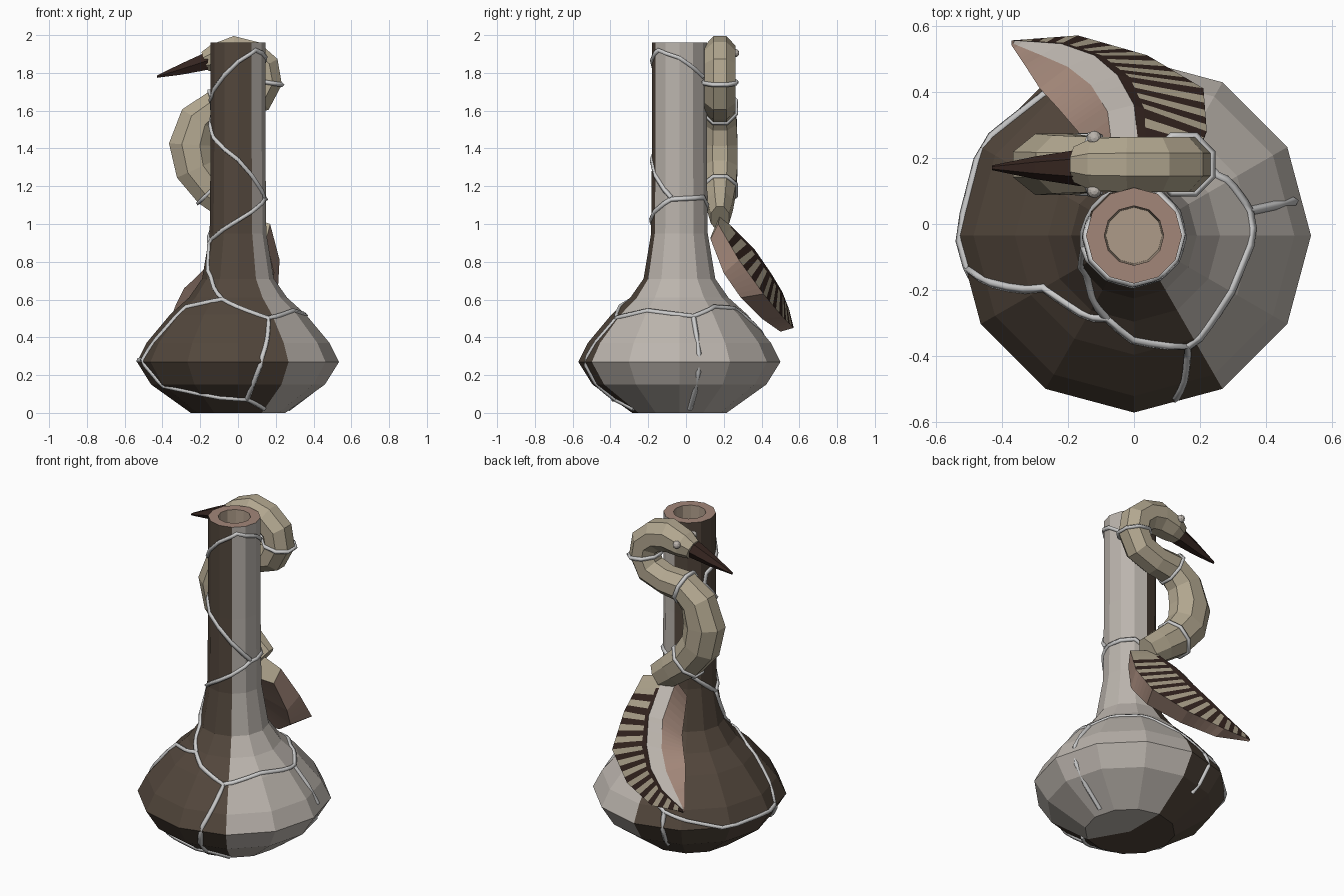
import bpy, bmesh
from math import sin, cos, pi, radians
from mathutils import Vector

if "Cube" in bpy.data.objects:
    bpy.data.objects.remove(bpy.data.objects["Cube"])

def mat(name, r, g, b):
    m = bpy.data.materials.new(name)
    m.diffuse_color = (r, g, b, 1)
    m.use_nodes = True
    m.node_tree.nodes["Principled BSDF"].inputs["Base Color"].default_value = m.diffuse_color
    return m

DARK = mat("dark_brown", .085, .062, .045)
GREY = mat("warm_grey", .50, .46, .42)
LEAD = mat("lead", .55, .56, .58)
ROSE = mat("rose_clay", .36, .24, .19)
TAN = mat("tan", .42, .33, .25)
CREAM = mat("cream", .45, .39, .28)
BLACK = mat("dark_feather", .035, .018, .014)

def make(name, verts, faces, mats, idx=None):
    me = bpy.data.meshes.new(name)
    me.from_pydata(verts, [], faces)
    for m in mats:
        me.materials.append(m)
    if idx:
        for p, i in zip(me.polygons, idx):
            p.material_index = i
    bm = bmesh.new()
    bm.from_mesh(me)
    bmesh.ops.recalc_face_normals(bm, faces=bm.faces)
    bm.to_mesh(me)
    bm.free()
    ob = bpy.data.objects.new(name, me)
    bpy.context.collection.objects.link(ob)
    return ob

def lerp_list(pts, t):
    i = min(int(t), len(pts) - 2)
    return Vector(pts[i]).lerp(Vector(pts[i + 1]), t - i)

# Vase: twelve-sided turned body, two-tone outside, hollow mouth
YC = -.035
OUT = [(.25, 0), (.46, .15), (.535, .27), (.485, .37), (.36, .52), (.26, .61),
       (.19, .71), (.15, .95), (.145, 1.4), (.145, 1.96)]
PROF = OUT + [(.09, 1.96), (.085, 1.78)]
N = 12
verts = [(r * cos(2 * pi * k / N), YC + r * sin(2 * pi * k / N), z) for r, z in PROF for k in range(N)]
faces, idx = [], []
for j in range(len(PROF) - 1):
    for k in range(N):
        k2 = (k + 1) % N
        faces.append((j * N + k, j * N + k2, j * N + N + k2, j * N + N + k))
        side = 1 if k < 3 or k >= 10 else 0
        idx.append(side if j < len(OUT) - 1 else (2 if j == len(OUT) - 1 else 3))
b = len(verts)
verts.append((0, YC, 0))
for k in range(N):
    faces.append((b, (k + 1) % N, k))
    idx.append(1 if k < 3 or k >= 10 else 0)
faces.append(tuple(range(b - N, b)))
idx.append(3)
make("vase", verts, faces, [DARK, GREY, ROSE, TAN], idx)

# Lead strips: square beads laid over the faceted vase, given as (angle, height)
def on_vase(a, z):
    for (r0, z0), (r1, z1) in zip(OUT, OUT[1:]):
        if z <= z1:
            r = r0 + (r1 - r0) * (z - z0) / (z1 - z0)
            break
    r *= cos(radians(15)) / cos(radians(a % 30 - 15))
    return Vector((r * cos(radians(a)), YC + r * sin(radians(a)), z))

def bead(name, pts, w=.014, cyclic=False):
    cu = bpy.data.curves.new(name, 'CURVE')
    cu.dimensions = '3D'
    cu.bevel_depth = w
    cu.bevel_resolution = 0
    cu.use_fill_caps = True
    s = cu.splines.new('POLY')
    s.points.add(len(pts) - 1)
    for p, q in zip(s.points, pts):
        p.co = (*q, 1)
    s.use_cyclic_u = cyclic
    cu.materials.append(LEAD)
    ob = bpy.data.objects.new(name, cu)
    bpy.context.collection.objects.link(ob)

STRIPS = [
    [(-82, .07), (-75, .3), (-64, .5), (-108, .6), (-150, .56), (-169, .28), (-152, .14), (-106, .08), (-82, .07), (-60, .02)],
    [(-64, .5), (-30, .54), (12, .51), (36, .56), (70, .55), (108, .35), (145, .27), (191, .28)],
    [(12, .51), (12, .02)],
    [(108, .35), (108, .12)],
    [(-108, .6), (-150, .75), (-168, .9), (-90, 1.02), (-18, 1.13), (60, 1.14), (110, 1.07), (192, .9)],
    [(-18, 1.14), (-90, 1.34), (-165, 1.48), (-200, 1.58), (-195, 1.64), (-165, 1.68), (-90, 1.86),
     (-50, 1.92), (0, 1.88), (60, 1.78)],
]
for n, path in enumerate(STRIPS):
    pts = []
    for (a0, z0), (a1, z1) in zip(path, path[1:]):
        pts += [on_vase(a0 + (a1 - a0) * t / 5, z0 + (z1 - z0) * t / 5) for t in range(5)]
    pts.append(on_vase(*path[-1]))
    bead("vase_strip_%d" % n, pts)

# Bird: eight-sided S-shaped head and neck in an upright plane, as (x, z, radius, half depth)
YB = .18
PATH = [(-.175, 1.86, .055, .055), (-.12, 1.88, .075, .08), (-.02, 1.905, .092, .085), (.07, 1.885, .088, .085),
        (.135, 1.83, .088, .085), (.15, 1.75, .085, .085), (.11, 1.67, .085, .085), (.0, 1.63, .08, .085),
        (-.12, 1.62, .09, .085), (-.21, 1.55, .105, .09), (-.25, 1.42, .118, .095), (-.225, 1.29, .11, .095),
        (-.14, 1.18, .1, .085), (-.04, 1.1, .09, .07), (.05, 1.03, .08, .05)]

def ring(i, grow=0.0):
    a, c = PATH[max(i - 1, 0)], PATH[min(i + 1, len(PATH) - 1)]
    t = Vector((c[0] - a[0], 0, c[1] - a[1])).normalized()
    n = Vector((-t.z, 0, t.x))
    x, z, r, h = PATH[i]
    out = []
    for k in range(8):
        g = pi / 8 + k * pi / 4
        out.append(Vector((x, YB, z)) + 1.06 * (n * (r + grow) * cos(g) + Vector((0, (h + grow) * sin(g), 0))))
    return out

def tube_faces(rows, m):
    f = [(j * m + k, j * m + (k + 1) % m, j * m + m + (k + 1) % m, j * m + m + k)
         for j in range(rows - 1) for k in range(m)]
    return f + [tuple(range(m)), tuple(range((rows - 1) * m, rows * m))]

make("bird_neck_and_head", [v for i in range(len(PATH)) for v in ring(i)], tube_faces(len(PATH), 8), [CREAM])
for i in (5, 8, 12):
    bead("neck_strip_%d" % i, ring(i, .003), .012, True)

# Beak: tapered six-sided spike
bv = []
for x, z, r in [(-.16, 1.865, .056), (-.3, 1.82, .034), (-.43, 1.78, .007)]:
    bv += [(x, YB - .01 + r * cos(k * pi / 3), z + r * sin(k * pi / 3)) for k in range(6)]
make("beak", bv, tube_faces(3, 6), [BLACK])

# Eyes
for s, name in ((1, "eye_back"), (-1, "eye_front")):
    bpy.ops.mesh.primitive_uv_sphere_add(segments=10, ring_count=6, radius=.022, location=(-.12, YB + s * .08, 1.905))
    bpy.context.object.name = name
    bpy.context.object.data.materials.append(GREY)

# Wing: crescent slab lofted from five long edges, striped along its outer band
LOWER = [(.15, .13, .92), (.19, .2, .74), (.15, .29, .61), (.0, .4, .5), (-.17, .5, .43), (-.365, .55, .45)]
OUTER = [(.17, .17, 1.0), (.22, .28, .81), (.21, .41, .63), (.04, .51, .51), (-.17, .57, .45), (-.37, .555, .46)]
RIDGE = [(.02, .18, 1.05), (.0, .36, .87), (-.05, .45, .74), (-.12, .51, .64), (-.22, .545, .55), (-.36, .555, .475)]
INNER = [(-.06, .18, 1.03), (-.08, .34, .86), (-.13, .42, .73), (-.2, .475, .63), (-.28, .51, .55), (-.365, .545, .47)]
UNDER = [(-.1, .13, .93), (-.17, .28, .77), (-.23, .35, .71), (-.285, .41, .66), (-.33, .48, .57), (-.37, .54, .46)]
ROWS = 31
wv = []
for j in range(ROWS):
    t = 5 * j / (ROWS - 1)
    lo, ou, ri, inn, un = (lerp_list(e, t) for e in (LOWER, OUTER, RIDGE, INNER, UNDER))
    wv += [lo, ou, ou.lerp(ri, .86), ri, inn, un]
widx = []
for j in range(ROWS - 1):
    stripe = 2 if j % 2 and j > 1 else 1
    widx += [0, stripe, 2 if j > 1 else 1, 3, 0, 0]
make("wing", wv, tube_faces(ROWS, 6), [ROSE, CREAM, BLACK, GREY], widx + [1, 0])
